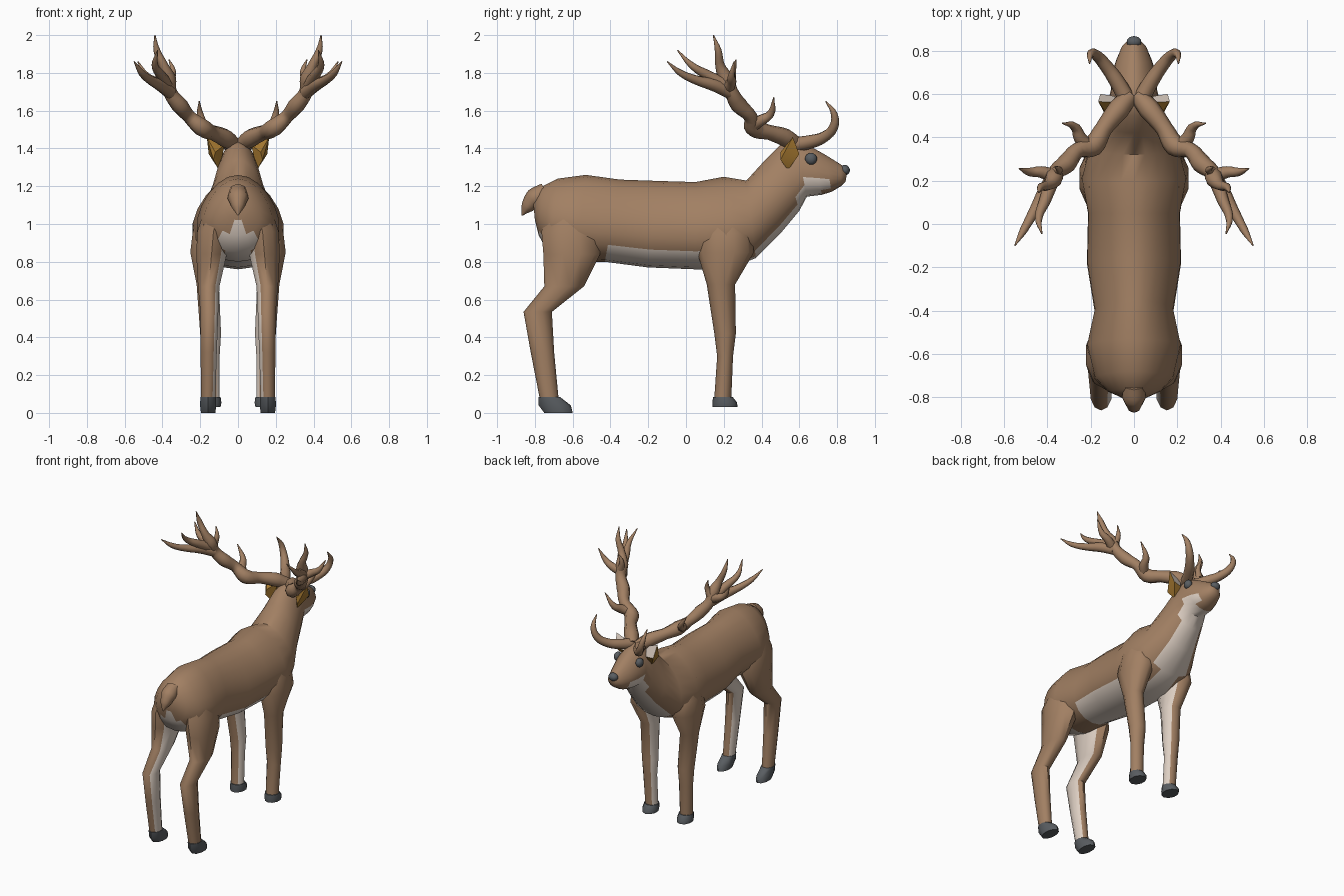
import bpy, bmesh, math
from mathutils import Vector

if "Cube" in bpy.data.objects:
    bpy.data.objects.remove(bpy.data.objects["Cube"])


def material(name, rgb):
    m = bpy.data.materials.new(name)
    m.diffuse_color = (*rgb, 1)
    m.use_nodes = True
    m.node_tree.nodes["Principled BSDF"].inputs["Base Color"].default_value = m.diffuse_color
    return m


BROWN = material("brown fur", (0.36, 0.215, 0.125))
WHITE = material("pale fur", (0.72, 0.62, 0.54))
GREY = material("dark grey horn", (0.10, 0.11, 0.12))
ORANGE = material("orange ear", (0.38, 0.19, 0.03))


def finish(obj, mirror=False, angle=50):
    bpy.ops.object.select_all(action='DESELECT')
    obj.select_set(True)
    bpy.context.view_layer.objects.active = obj
    bpy.ops.object.shade_smooth_by_angle(angle=math.radians(angle))
    if mirror:
        obj.modifiers.new("mirror", 'MIRROR')
    return obj


def from_bmesh(name, bm, mats, rule=None, mirror=False, angle=50):
    bmesh.ops.recalc_face_normals(bm, faces=bm.faces)
    bm.normal_update()
    if rule:
        for f in bm.faces:
            f.material_index = rule(f.calc_center_median(), f.normal)
    me = bpy.data.meshes.new(name)
    bm.to_mesh(me)
    bm.free()
    for m in mats:
        me.materials.append(m)
    obj = bpy.data.objects.new(name, me)
    bpy.context.collection.objects.link(obj)
    return finish(obj, mirror, angle)


def loft(rings):
    """Skin a list of closed rings of points and cap both ends."""
    bm = bmesh.new()
    vr = [[bm.verts.new(p) for p in r] for r in rings]
    n = len(vr[0])
    for a, b in zip(vr, vr[1:]):
        for i in range(n):
            j = (i + 1) % n
            bm.faces.new((a[i], a[j], b[j], b[i]))
    bm.faces.new(vr[0])
    bm.faces.new(vr[-1])
    return bm


# Body, neck and head: top (y, z), bottom (y, z), half width
SECTIONS = [
    (-.81, 1.13, -.80, 1.02, .05), (-.76, 1.20, -.78, .94, .12),
    (-.68, 1.24, -.73, .85, .18), (-.53, 1.26, -.58, .80, .215),
    (-.35, 1.235, -.43, .80, .18), (-.15, 1.228, -.20, .77, .215),
    (.05, 1.222, .05, .76, .21), (.20, 1.25, .22, .76, .24),
    (.32, 1.23, .37, .82, .205), (.42, 1.34, .50, .95, .15),
    (.50, 1.42, .60, 1.07, .12), (.58, 1.445, .64, 1.145, .105),
    (.66, 1.41, .72, 1.155, .10), (.74, 1.365, .77, 1.17, .08),
    (.82, 1.315, .82, 1.20, .055), (.855, 1.29, .845, 1.225, .025)]
N = 20
rings = []
for ty, tz, by, bz, w in SECTIONS:
    ring = []
    for i in range(N):
        a = 2 * math.pi * i / N
        c, t = math.cos(a), (1 - math.cos(a)) / 2
        ring.append((w * math.sin(a) * (1 - .2 * c), ty + (by - ty) * t, tz + (bz - tz) * t))
    rings.append(ring)


def body_color(c, n):
    if c.y < -.55:                                   # rump patch
        return int(abs(c.x) < .10 and c.z < .99)
    if c.y < .2:                                     # belly
        return int(c.z < .875 and c.y > -.45)
    return int(c.y < .74 and n.z < -.2 and abs(c.x) < .10)   # chest and throat


from_bmesh("body", loft(rings), [BROWN, WHITE], body_color)


# Legs and hooves: centre x, centre y, z, half width, half length
def section(x, y, z, rx, ry, n=10):
    return [(x + rx * math.cos(2 * math.pi * (i + .5) / n),
             y + ry * math.sin(2 * math.pi * (i + .5) / n), z) for i in range(n)]


LEGS = {
    "hind": ([(.10, -.60, 1.08, .08, .13), (.13, -.61, .96, .09, .155),
              (.14, -.605, .84, .085, .15), (.155, -.645, .67, .06, .105),
              (.152, -.785, .535, .05, .075), (.155, -.76, .32, .045, .062),
              (.158, -.725, .08, .04, .05)],
             [(.158, -.725, .085, .043, .057), (.158, -.695, .04, .045, .085),
              (.158, -.675, 0, .04, .075)]),
    "front": ([(.14, .20, 1.08, .07, .10), (.155, .21, .95, .09, .14),
               (.165, .21, .85, .092, .15), (.16, .185, .68, .062, .075),
               (.145, .207, .42, .058, .057), (.145, .207, .30, .05, .042),
               (.14, .195, .08, .045, .045)],
              [(.14, .195, .085, .05, .052), (.14, .205, .055, .055, .065),
               (.14, .207, .03, .05, .066)])}
for name, (leg, hoof) in LEGS.items():
    from_bmesh(name + "_legs", loft([section(*s) for s in leg]), [BROWN, WHITE],
               lambda c, n: int(n.x < -.55 and c.z < .9), mirror=True)
    from_bmesh(name + "_hooves", loft([section(*s) for s in hoof]), [GREY], mirror=True)


# Antlers and tail: curves with a radius at each point (x, y, z, r)
def branch(name, paths, sides=2, mirror=True):
    cu = bpy.data.curves.new(name, 'CURVE')
    cu.dimensions = '3D'
    cu.bevel_depth = 1
    cu.bevel_resolution = sides
    cu.resolution_u = 4
    cu.use_fill_caps = True
    for path in paths:
        sp = cu.splines.new('BEZIER')
        sp.bezier_points.add(len(path) - 1)
        for p, (x, y, z, r) in zip(sp.bezier_points, path):
            p.co, p.radius = (x, y, z), r
            p.handle_left_type = p.handle_right_type = 'AUTO'
    cu.materials.append(BROWN)
    obj = bpy.data.objects.new(name, cu)
    bpy.context.collection.objects.link(obj)
    bpy.ops.object.select_all(action='DESELECT')
    obj.select_set(True)
    bpy.context.view_layer.objects.active = obj
    bpy.ops.object.convert(target='MESH')
    return finish(bpy.context.view_layer.objects.active, mirror)


branch("antlers", [
    # main beam
    [(.02, .59, 1.42, .04), (.07, .53, 1.455, .05), (.14, .44, 1.485, .04),
     (.19, .36, 1.51, .05), (.26, .34, 1.57, .036), (.31, .28, 1.63, .045),
     (.36, .24, 1.70, .036), (.37, .21, 1.77, .042), (.395, .18, 1.84, .025),
     (.43, .17, 1.92, .018), (.44, .145, 2.0, .003)],
    # brow tine
    [(.03, .57, 1.42, .04), (.08, .66, 1.435, .036), (.13, .73, 1.46, .03),
     (.175, .78, 1.51, .025), (.20, .785, 1.58, .018), (.205, .74, 1.65, .003)],
    # middle tine
    [(.21, .35, 1.52, .035), (.25, .40, 1.55, .03), (.27, .445, 1.58, .022),
     (.33, .465, 1.67, .003)],
    # crown tines
    [(.36, .23, 1.70, .038), (.41, .15, 1.735, .034), (.46, .06, 1.76, .025),
     (.51, -.03, 1.80, .018), (.55, -.10, 1.86, .003)],
    [(.38, .20, 1.74, .035), (.41, .11, 1.79, .027), (.44, .03, 1.84, .018),
     (.425, -.045, 1.92, .003)],
    [(.37, .22, 1.72, .035), (.43, .24, 1.75, .027), (.48, .24, 1.78, .02),
     (.53, .255, 1.86, .003)],
    [(.36, .24, 1.75, .025), (.345, .25, 1.81, .016), (.365, .265, 1.87, .003)]])
tail = branch("tail", [[(0, -.74, 1.17, .05), (0, -.80, 1.135, .055), (0, -.84, 1.09, .035),
                        (0, -.868, 1.045, .003)]], mirror=False)

# Ears: pointed hulls, pale on the inside
bm = bmesh.new()
for p in [(.10, .54, 1.285), (.13, .50, 1.34), (.12, .50, 1.38), (.165, .565, 1.46),
          (.155, .60, 1.37), (.07, .56, 1.42), (.09, .59, 1.36)]:
    bm.verts.new(p)
bmesh.ops.convex_hull(bm, input=bm.verts)
from_bmesh("ears", bm, [ORANGE, WHITE], lambda c, n: int(n.y > .4 and n.z > .2 or n.z > .75),
           mirror=True, angle=30)


# Eyes and nose
def ball(name, loc, scale, mirror):
    bm = bmesh.new()
    bmesh.ops.create_uvsphere(bm, u_segments=10, v_segments=7, radius=1)
    for v in bm.verts:
        v.co = Vector(a * s + l for a, s, l in zip(v.co, scale, loc))
    from_bmesh(name, bm, [GREY], mirror=mirror)


ball("eyes", (.088, .662, 1.345), (.025, .032, .032), True)
ball("nose", (0, .84, 1.285), (.036, .028, .028), False)
